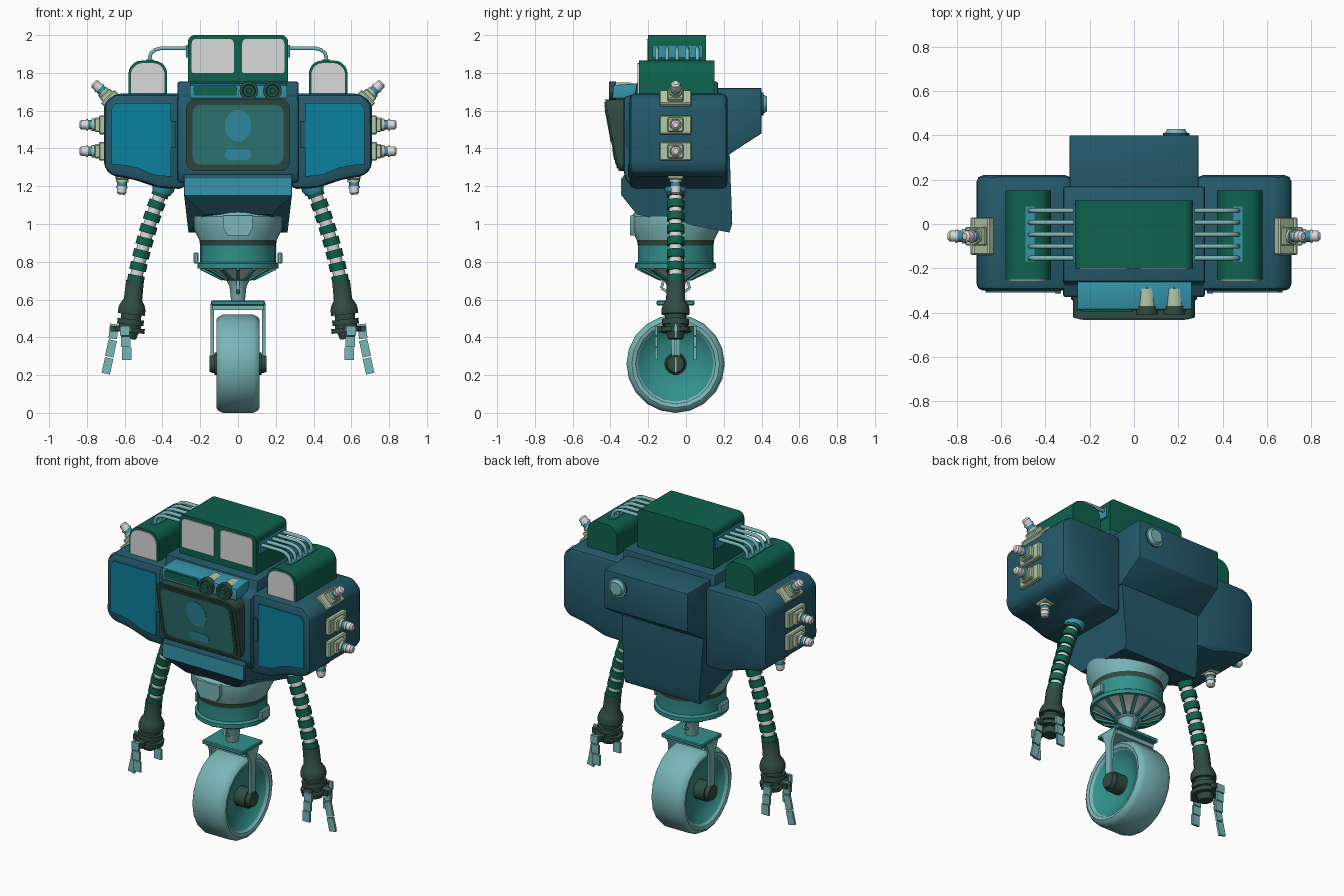
import bpy, bmesh, math
from mathutils import Vector, Matrix

if "Cube" in bpy.data.objects:
    bpy.data.objects.remove(bpy.data.objects["Cube"])

CY = -0.055  # depth of the wheel, waist and arm axis


def colour(name, *rgb):
    m = bpy.data.materials.new(name)
    lin = [((c / 255 + 0.055) / 1.055) ** 2.4 for c in rgb]
    m.diffuse_color = (*lin, 1)
    m.use_nodes = True
    m.node_tree.nodes["Principled BSDF"].inputs["Base Color"].default_value = m.diffuse_color
    return m


NAVY = colour("deep_teal_shell", 36, 90, 107)
BLUE = colour("panel_blue", 10, 128, 156)
GREEN = colour("bottle_green", 14, 98, 77)
SCREEN = colour("screen_teal", 48, 124, 120)
HUB = colour("mid_teal", 50, 145, 140)
METAL = colour("pale_teal_metal", 122, 182, 184)
DARK = colour("dark_olive_green", 48, 76, 66)
CREAM = colour("cream", 178, 200, 168)
WHITE = colour("light_grey", 218, 218, 218)
SKY = colour("light_blue_teal", 52, 150, 172)


def finish(name, bm, mats, bevel=0, seg=2):
    bmesh.ops.recalc_face_normals(bm, faces=bm.faces)
    if bevel:
        bmesh.ops.bevel(bm, geom=bm.edges[:], offset=bevel, segments=seg,
                        affect='EDGES', profile=0.5, clamp_overlap=True)
    me = bpy.data.meshes.new(name)
    bm.to_mesh(me)
    bm.free()
    for m in mats:
        me.materials.append(m)
    ob = bpy.data.objects.new(name, me)
    bpy.context.collection.objects.link(ob)
    return ob


def prism(name, pts, axis, a, b, mat, s=1, bevel=0, warp=None):
    """Extrude a (y,z) outline along x, or an (x,z) outline along y."""
    bm = bmesh.new()
    rings = []
    for t in (a, b):
        ring = []
        for u, z in pts:
            co = Vector((t, u, z) if axis == 'x' else (u, t, z))
            if warp:
                co = warp(co)
            co.x *= s
            ring.append(bm.verts.new(co))
        rings.append(ring)
        bm.faces.new(ring)
    n = len(pts)
    for i in range(n):
        j = (i + 1) % n
        bm.faces.new((rings[0][i], rings[0][j], rings[1][j], rings[1][i]))
    return finish(name, bm, [mat], bevel)


def rrect(x0, x1, z0, z1, r, rb=None, seg=5):
    rb = r if rb is None else rb
    pts = []
    for cx, cz, rad, q in ((x1, z1, r, 0), (x0, z1, r, 1), (x0, z0, rb, 2), (x1, z0, rb, 3)):
        ox = cx - rad if q in (0, 3) else cx + rad
        oz = cz - rad if q < 2 else cz + rad
        for k in range(seg + 1 if rad else 1):
            t = math.pi / 2 * (q + k / seg)
            pts.append((ox + rad * math.cos(t), oz + rad * math.sin(t)))
    return pts


def box(name, c, size, mat, rot=None, bevel=0):
    bm = bmesh.new()
    m = Matrix.Translation(c) @ (rot or Matrix()) @ Matrix.Diagonal((*size, 1))
    bmesh.ops.create_cube(bm, size=1, matrix=m)
    return finish(name, bm, [mat], bevel, 1)


def beam(name, p, q, wx, wy, mat):
    p, q = Vector(p), Vector(q)
    rot = (q - p).to_track_quat('Z', 'Y').to_matrix().to_4x4()
    return box(name, (p + q) / 2, (wx, wy, (q - p).length), mat, rot)


def lathe(name, prof, origin=(0, 0, 0), d=(0, 0, 1), n=16, path=None):
    """Revolve (height, radius, material) points; each material fills the band that follows."""
    o, d = Vector(origin), Vector(d).normalized()
    path = path or (lambda h: (o + d * h, d))
    mats = list(dict.fromkeys(p[2] for p in prof))
    bm = bmesh.new()
    rings = []
    for h, r, _ in prof:
        c, t = path(h)
        q = t.to_track_quat('Z', 'Y')
        rings.append([bm.verts.new(c + q @ Vector((max(r, 1e-4) * math.cos(a), max(r, 1e-4) * math.sin(a), 0)))
                      for a in (2 * math.pi * k / n for k in range(n))])
    for i in range(len(prof) - 1):
        for k in range(n):
            j = (k + 1) % n
            f = bm.faces.new((rings[i][k], rings[i][j], rings[i + 1][j], rings[i + 1][k]))
            f.material_index = mats.index(prof[i][2])
    bm.faces.new(rings[0])
    bm.faces.new(rings[-1]).material_index = mats.index(prof[-1][2])
    return finish(name, bm, mats)


# Torso: upper frame, spine with rear pack, front band
prism("torso_frame", [(-.26, 1.755), (.17, 1.755), (.17, 1.22), (-.31, 1.22), (-.33, 1.27), (-.33, 1.67), (-.27, 1.69)],
      'x', -.32, .32, NAVY, bevel=.012)


def taper(co):
    if co.z < 1.1:
        co.x *= .62 if co.y < 0 else .92
    return co


prism("torso_lower", [(.1, 1.4), (.23, 1.4), (.245, 1.0), (.23, .955), (-.26, 1.05), (-.34, 1.15), (-.34, 1.24), (-.3, 1.3)],
      'x', -.285, .285, NAVY, warp=taper)
prism("rear_pack", [(.1, 1.72), (.4, 1.72), (.4, 1.48), (.23, 1.37), (.1, 1.37)], 'x', -.29, .29, NAVY, bevel=.006)
box("front_band", (0, -.338, 1.195), (.56, .014, .09), SKY)
lathe("rear_lamp", [(0, .06, NAVY), (.012, .06, METAL), (.012, .05, METAL), (.03, .04, METAL)], (.19, .398, 1.635), (0, 1, 0))

# Screen leaning out at the top, with a simple face
lean = lambda co: Vector((co.x, co.y - (co.z - 1.30) * .19 if co.y < -.34 else co.y, co.z))
prism("screen_frame", rrect(-.275, .275, 1.28, 1.66, .05), 'y', -.30, -.36, DARK, warp=lean)
prism("screen_lip", rrect(-.255, .255, 1.295, 1.645, .045), 'y', -.355, -.367, DARK, warp=lean)
prism("screen_glass", rrect(-.24, .24, 1.315, 1.63, .04), 'y', -.362, -.370, SCREEN, warp=lean)
oval = [(.07 * math.cos(k * math.pi / 12), 1.52 + .085 * math.sin(k * math.pi / 12)) for k in range(24)]
prism("face_oval", oval, 'y', -.368, -.373, SKY, warp=lean)
prism("face_mouth", rrect(-.07, .07, 1.34, 1.395, .027), 'y', -.368, -.373, SKY, warp=lean)

# Console above the screen
prism("console", [(-.25, 1.745), (-.385, 1.735), (-.39, 1.665), (-.25, 1.665)], 'x', -.255, .26, SKY, bevel=.004)
prism("console_display", rrect(-.235, -.005, 1.68, 1.728, .01), 'y', -.385, -.395, GREEN)
for x in (.058, .182):
    lathe("console_knob", [(0, .038, GREEN), (.04, .038, CREAM), (.04, .045, CREAM), (.12, .045, GREEN),
                           (.12, .05, DARK), (.158, .05, DARK), (.158, .035, GREEN), (.15, .03, GREEN),
                           (.15, .016, DARK), (.156, .014, DARK)], (x, -.25, 1.705), (0, -1, 0))

# Top cabin
prism("cabin", rrect(-.265, .265, 1.74, 2.0, .035, 0), 'y', -.20, .105, GREEN)
for s in (-1, 1):
    prism("cabin_window", rrect(.022, .245, 1.80, 1.98, .025, .008), 'y', -.206, -.198, WHITE, s)

# Waist, cone and stem
lathe("waist", [(1.08, .2, METAL), (1.04, .235, METAL), (.975, .235, METAL), (.915, .205, DARK), (.885, .2, HUB),
                (.80, .2, HUB), (.79, .215, HUB), (.765, .215, HUB), (.765, .195, WHITE), (.715, .09, METAL),
                (.70, .06, METAL), (.67, .045, METAL), (.58, .035, METAL)], (0, CY, 0), n=28)
for k in range(14):
    t = 2 * math.pi * (k + .5) / 14
    c, sn = math.cos(t), math.sin(t)
    beam("cone_rib", (.2 * c, CY + .2 * sn, .765), (.08 * c, CY + .08 * sn, .708), .018, .018, HUB)
prism("waist_notch", [(-.08, 1.045), (.08, 1.045), (.08, .985), (.055, .94), (-.055, .94), (-.08, .985)],
      'y', CY - .242, CY - .18, METAL)
for s in (-1, 1):
    box("waist_lug", (s * .222, CY, .82), (.025, .09, .06), METAL, bevel=.006)
    for a, b in (((0, .06, .715), (0, .075, .66)), ((0, .075, .66), (0, .035, .635))):
        beam("stem_handle", (0, CY + s * a[1], a[2]), (0, CY + s * b[1], b[2]), .014, .014, METAL)

# Fork and wheel
box("fork_plate", (0, CY, .582), (.285, .2, .025), HUB, bevel=.005)
box("fork_block", (0, CY, .557), (.27, .13, .025), METAL)
for s in (-1, 1):
    prism("fork_arm", [(CY - .06, .58), (CY + .06, .58), (CY + .025, .5), (CY + .022, .25), (CY - .022, .25), (CY - .025, .5)],
          'x', .128, .145, METAL, s)
    lathe("axle_cap", [(.03, .06, DARK), (.125, .06, DARK), (.125, .052, DARK), (.15, .045, DARK)],
          (0, CY, .26), (s, 0, 0), 14)
half = [(.05, 0, HUB), (.055, .11, HUB), (.095, .2, METAL), (.11, .212, METAL), (.115, .232, METAL), (.105, .248, METAL), (.08, .26, METAL)]
other = [(-h, r, HUB if r < .21 else METAL) for h, r, m in reversed(half)]
lathe("wheel", half + other, (0, CY, .26), (1, 0, 0), 20)


# Parts mirrored on both sides
def arm_path(s):
    p = [Vector((s * x, CY, z)) for x, z in ((.395, 1.20), (.50, .94), (.55, .66))]

    def f(t):
        c = p[0] * (1 - t) ** 2 + p[1] * 2 * t * (1 - t) + p[2] * t * t
        return c, ((p[1] - p[0]) * (1 - t) + (p[2] - p[1]) * t).normalized()
    return f


def emitter(s, x, z, dx, dz):
    d = Vector((s * dx, 0, dz)).normalized()
    o = Vector((s * x, CY, z))
    rot = Matrix.Rotation(-math.atan2(d.z, d.x), 4, 'Y')
    box("emitter_base", o + d * .018, (.036, .17, .10), CREAM, rot, .006)
    box("emitter_mount", o + d * .04, (.04, .085, .075), CREAM, rot, .006)
    lathe("emitter", [(.05, .033, CREAM), (.075, .033, CREAM), (.075, .026, SKY), (.095, .026, SKY), (.095, .03, WHITE),
                      (.105, .03, WHITE), (.105, .025, WHITE), (.13, .025, WHITE), (.14, .015, WHITE)], o, d, 12)


for s in (-1, 1):
    # Shoulder pod and blue front panel
    prism("shoulder_pod", [(.28, 1.69), (.65, 1.69), (.71, 1.64), (.71, 1.30), (.67, 1.255), (.55, 1.235), (.42, 1.19), (.28, 1.185)],
          'y', -.30, .22, NAVY, s, bevel=.035)
    prism("pod_panel", [(.355, 1.64), (.65, 1.64), (.67, 1.61), (.67, 1.315), (.60, 1.31), (.53, 1.295), (.45, 1.26), (.355, 1.25)],
          'y', -.295, -.308, BLUE, s)
    box("panel_handle", (s * .343, -.307, 1.475), (.028, .014, .14), NAVY)
    # Side cabin
    prism("side_cabin", rrect(.375, .58, 1.67, 1.865, .07, 0), 'y', -.25, .15, GREEN, s)
    prism("side_window", rrect(.388, .567, 1.69, 1.852, .062, 0), 'y', -.256, -.248, WHITE, s)
    # Pipes between the cabins
    box("pipe_plate", (s * .268, -.045, 1.915), (.016, .265, .065), SKY)
    box("pipe_seat", (s * .468, -.045, 1.865), (.04, .25, .012), SKY)
    for k in range(5):
        cu = bpy.data.curves.new("pipe", 'CURVE')
        cu.dimensions, cu.bevel_depth, cu.bevel_resolution = '3D', .011, 1
        sp = cu.splines.new('POLY')
        pts = [(.27, 1.93), (.41, 1.93), (.44, 1.922), (.46, 1.905), (.468, 1.88), (.468, 1.86)]
        sp.points.add(len(pts) - 1)
        for q, (x, z) in zip(sp.points, pts):
            q.co = (s * x, .06 - .0535 * k, z, 1)
        cu.materials.append(METAL)
        bpy.context.collection.objects.link(bpy.data.objects.new("pipe", cu))
    # Emitters
    for e in ((.665, 1.65, .7, .7), (.70, 1.525, 1, 0), (.70, 1.385, 1, 0), (.61, 1.295, .05, -1)):
        emitter(s, *e)
    # Ringed arm
    prof = []
    for k in range(8):
        t = .03 + k * .121
        prof += [(t, .034, GREEN), (t, .046, GREEN), (t + .075, .046, GREEN), (t + .075, .034, WHITE)]
    lathe("arm", prof, n=14, path=arm_path(s))
    lathe("arm_collar", [(-.03, .062, SKY), (.02, .062, SKY), (.05, .05, SKY)], (s * .39, CY, 1.21), (s * .35, 0, -1), 14)
    # Wrist and fingers
    wr = [(0, .048), (.10, .05), (.13, .068), (.15, .074), (.18, .074), (.18, .055), (.205, .055), (.205, .072),
          (.235, .072), (.235, .06), (.25, .06), (.25, .082), (.275, .082), (.275, .05), (.31, .04)]
    lathe("wrist", [(h, r, DARK) for h, r in wr], (s * .545, CY, .70), (s * .11, 0, -1), 14)
    box("finger_mount_outer", (s * .635, CY, .445), (.08, .05, .03), DARK)
    box("finger_mount_sides", (s * .58, CY, .445), (.05, .21, .03), DARK)
    outer = [(.655, .47), (.663, .385), (.682, .29), (.70, .20)]
    for (x0, z0), (x1, z1) in zip(outer, outer[1:]):
        beam("outer_finger", (s * x0, CY, z0), (s * x1, CY, z1 + .008), .014, .045, METAL)
    for y in (CY - .103, CY + .103):
        for z0, z1 in ((.46, .41), (.405, .35), (.345, .28)):
            off = lambda z: s * (.585 + (z - .28) * .1)
            box("side_finger", (off((z0 + z1) / 2), y, (z0 + z1) / 2), (.05, .014, z0 - z1), METAL)

# Smooth rounded surfaces, keep hard edges
bpy.ops.object.select_all(action='DESELECT')
for ob in bpy.context.scene.objects:
    if ob.type == 'MESH':
        ob.select_set(True)
        bpy.context.view_layer.objects.active = ob
bpy.ops.object.shade_smooth_by_angle(angle=math.radians(35))
